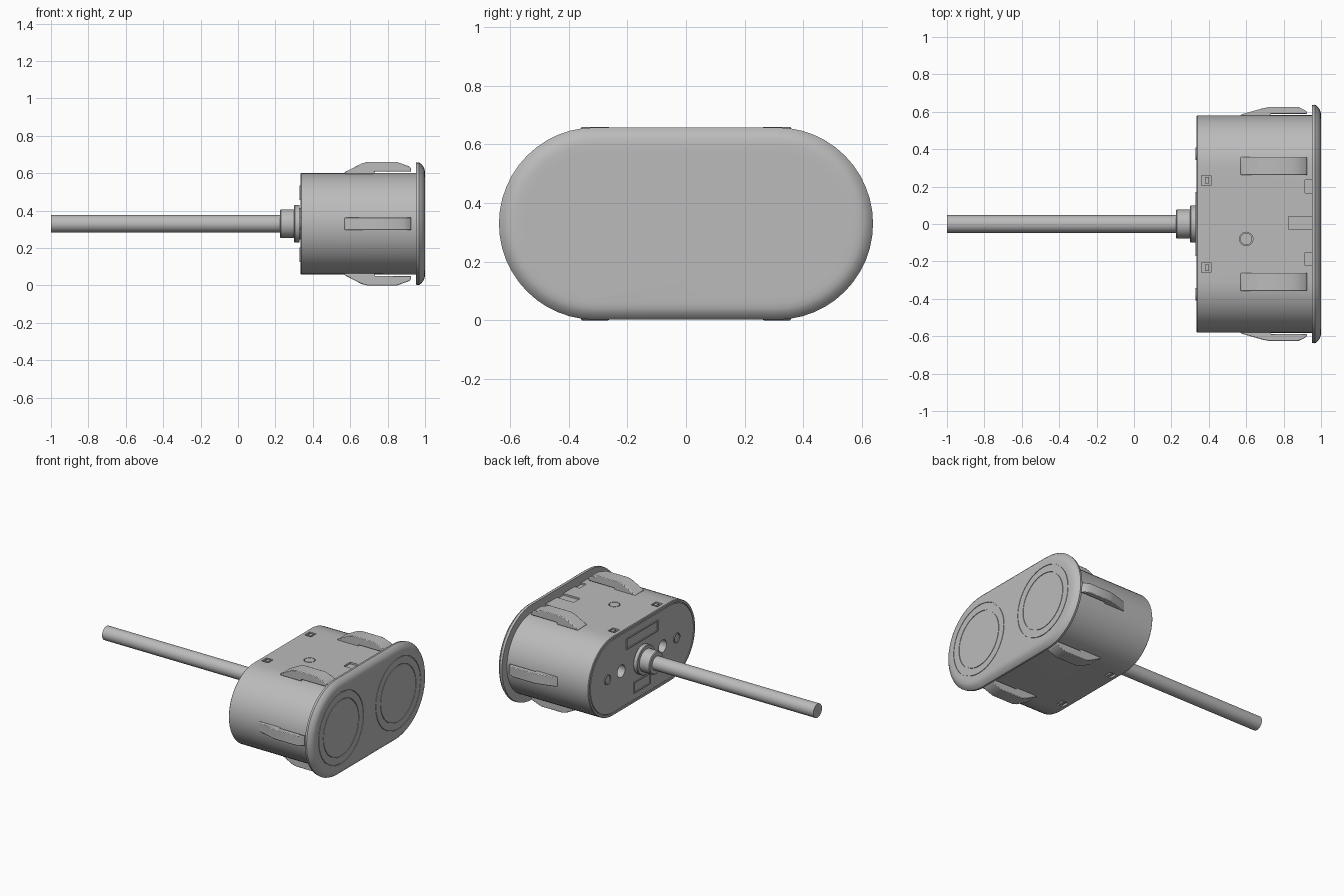
import bpy, bmesh, math
from mathutils import Matrix, Vector

if "Cube" in bpy.data.objects:
    bpy.data.objects.remove(bpy.data.objects["Cube"])

ZC = 0.33          # height of the main axis
LOBE = 0.31        # y distance of the round end centres
TOP = 0.272        # body radius

grey = bpy.data.materials.new("grey plastic")
grey.use_nodes = True
COLOUR = (0.5, 0.5, 0.5, 1)
grey.diffuse_color = COLOUR
grey.node_tree.nodes["Principled BSDF"].inputs["Base Color"].default_value = COLOUR


def finish(name, bm):
    bmesh.ops.recalc_face_normals(bm, faces=bm.faces)
    me = bpy.data.meshes.new(name)
    bm.to_mesh(me)
    bm.free()
    ob = bpy.data.objects.new(name, me)
    bpy.context.collection.objects.link(ob)
    me.materials.append(grey)
    return ob


def select(ob):
    bpy.ops.object.select_all(action='DESELECT')
    ob.select_set(True)
    bpy.context.view_layer.objects.active = ob


def smooth(ob, angle=30):
    select(ob)
    bpy.ops.object.shade_smooth_by_angle(angle=math.radians(angle))


def carve(ob, bm):
    cutter = finish("cutter", bm)
    cutter.hide_render = True
    mod = ob.modifiers.new("cut", 'BOOLEAN')
    mod.operation, mod.solver, mod.object = 'DIFFERENCE', 'EXACT', cutter
    select(ob)
    bpy.ops.object.modifier_apply(modifier=mod.name)
    bpy.data.objects.remove(cutter)


def skin(bm, loops, closed=False):
    """Join equal rings of points; cap the ends, or close into a torus."""
    rings = [[bm.verts.new(p) for p in loop] for loop in loops]
    pairs = list(zip(rings, rings[1:]))
    if closed:
        pairs.append((rings[-1], rings[0]))
    else:
        bm.faces.new(rings[0])
        bm.faces.new(rings[-1])
    for a, b in pairs:
        for i in range(len(a)):
            j = (i + 1) % len(a)
            bm.faces.new((a[i], a[j], b[j], b[i]))


def stadium(x, r, n=24):
    pts = []
    for side in (1, -1):
        for i in range(n + 1):
            t = math.pi * i / n - math.pi / 2
            pts.append((x, side * (LOBE + r * math.cos(t)), ZC + side * r * math.sin(t)))
    return pts


def circle(x, r, y=0, n=48):
    return [(x, y + r * math.cos(math.tau * i / n), ZC + r * math.sin(math.tau * i / n))
            for i in range(n)]


def tube(bm, x0, x1, r0, r1, y=0, shape=None):
    make = shape or (lambda x, r: circle(x, r, y))
    skin(bm, [make(x0, r0), make(x1, r0), make(x1, r1), make(x0, r1)], True)


def box(bm, centre, size):
    bmesh.ops.create_cube(bm, size=1, matrix=Matrix.Translation(centre)
                          @ Matrix.Diagonal((*size, 1)))


# Rounded front cover with two ring grooves on each end
bm = bmesh.new()
skin(bm, [stadium(x, r) for x, r in ((0.953, 0.326), (0.968, 0.328), (0.98, 0.319),
                                    (0.992, 0.304), (0.998, 0.29), (1.0, 0.27))])
cover = finish("front_cover", bm)
bm = bmesh.new()
for y in (LOBE, -LOBE):
    for r in (0.192, 0.243):
        tube(bm, 0.995, 1.02, r - 0.002, r + 0.002, y)
carve(cover, bm)
smooth(cover)

# Main housing
bm = bmesh.new()
skin(bm, [stadium(0.335, 0.267), stadium(0.339, 0.271), stadium(0.96, TOP)])
body = finish("housing", bm)
bm = bmesh.new()
tube(bm, 0.32, 0.341, 0.249, 0.254, shape=stadium)            # back plate seam
for y in (0.225, -0.225):                                     # screw holes
    skin(bm, [circle(0.32, 0.042, y), circle(0.42, 0.042, y)])
for s in (1, -1):                                             # latch windows
    for y in (0.233, -0.233):
        box(bm, (0.386, y, ZC + s * TOP), (0.05, 0.055, 0.03))
box(bm, (0.9, 0.005, ZC + TOP), (0.15, 0.07, 0.024))          # notches at the cover
for y in (0.2, -0.188):
    box(bm, (0.945, y, ZC + TOP), (0.06, 0.07, 0.024))
for r in (0.036,):                                            # round mark on top
    ring = [[(0.6 + q * math.cos(t), -0.08 + q * math.sin(t), z)
             for t in [math.tau * i / 32 for i in range(32)]]
            for q, z in ((r, 0.59), (r, 0.62), (r - 0.004, 0.62), (r - 0.004, 0.59))]
    skin(bm, ring, True)
carve(body, bm)
smooth(body)

# Latch teeth inside the windows
bm = bmesh.new()
for s in (1, -1):
    for y in (0.233, -0.233):
        box(bm, (0.39, y, ZC + s * 0.262), (0.02, 0.035, 0.018))
finish("latch_teeth", bm)

# Thin markings on the back plate: blank label frames and round rings
bm = bmesh.new()
for z, w in ((0.165, 0.34), (-0.165, 0.18)):
    for s in (1, -1):
        box(bm, (0.333, 0, ZC + z + s * 0.035), (0.008, w, 0.007))
        box(bm, (0.333, s * (w / 2 - 0.0035), ZC + z), (0.008, 0.007, 0.063))
for y in (0.375, -0.375):
    tube(bm, 0.329, 0.337, 0.027, 0.034, y)
finish("back_markings", bm)


# Spring clips: side profile extruded to a width, seated on the housing
def clip(name, base, out, width, height, shift):
    out = Vector(out)
    across = Vector((1, 0, 0)).cross(out)
    profile = [(0.57, -0.006), (0.57, 0.003), (0.66 + shift, height * 0.86),
               (0.69 + shift, height), (0.85 + shift, height), (0.915, height * 0.6),
               (0.925, height * 0.4), (0.925, 0.007), (0.73, 0.007), (0.73, -0.006)]
    bm = bmesh.new()
    skin(bm, [[Vector((x, 0, 0)) + base + out * h + across * (s * width / 2)
               for x, h in profile] for s in (1, -1)])
    ob = finish(name, bm)
    bev = ob.modifiers.new("soft edges", 'BEVEL')
    bev.width, bev.segments, bev.limit_method = 0.008, 2, 'ANGLE'
    bev.angle_limit = math.radians(50)
    smooth(ob, 35)


for s, place in ((1, "top"), (-1, "bottom")):
    for y, side in ((LOBE, "back"), (-LOBE, "front")):
        clip(f"{place}_{side}_clip", Vector((0, y, ZC + s * TOP)), (0, 0, s),
             0.096, 0.058, 0)
for s, side in ((1, "back"), (-1, "front")):
    clip(f"{side}_end_clip", Vector((0, s * (LOBE + TOP), ZC)), (0, s, 0),
         0.068, 0.043, 0.03)

# Cable gland and cable
bm = bmesh.new()
skin(bm, [circle(x, r) for x, r in ((0.224, 0.072), (0.229, 0.077), (0.3, 0.077),
                                   (0.3, 0.096), (0.304, 0.1), (0.328, 0.1),
                                   (0.328, 0.085), (0.345, 0.085))])
smooth(finish("cable_gland", bm))
bm = bmesh.new()
skin(bm, [circle(-1, 0.047), circle(0.25, 0.047)])
smooth(finish("cable", bm))
